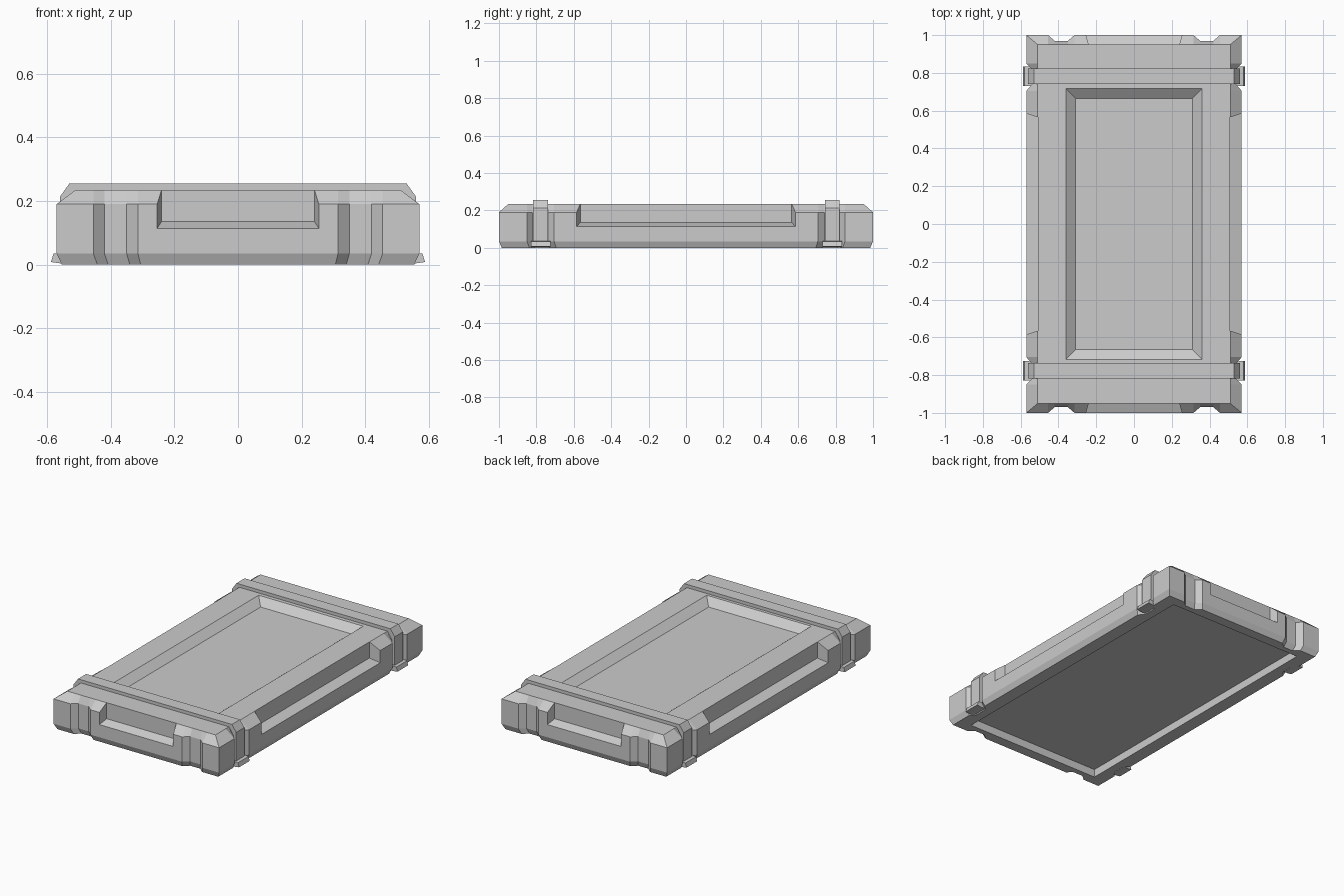
import bpy
import bmesh

cube = bpy.data.objects.get("Cube")
if cube:
    bpy.data.objects.remove(cube, do_unlink=True)

grey = bpy.data.materials.new("plain_grey")
grey.use_nodes = True
colour = (0.6, 0.6, 0.6, 1)
grey.diffuse_color = colour
grey.node_tree.nodes["Principled BSDF"].inputs["Base Color"].default_value = colour


def loft(bm, rings):
    """Skin a stack of matching closed rings and cap both ends."""
    rows = [[bm.verts.new(p) for p in ring] for ring in rings]
    for low, high in zip(rows, rows[1:]):
        for i in range(len(low)):
            j = (i + 1) % len(low)
            bm.faces.new((low[i], low[j], high[j], high[i]))
    bm.faces.new(rows[0][::-1])
    bm.faces.new(rows[-1])


def finish(bm, name):
    bmesh.ops.recalc_face_normals(bm, faces=bm.faces)
    mesh = bpy.data.meshes.new(name)
    bm.to_mesh(mesh)
    bm.free()
    mesh.materials.append(grey)
    obj = bpy.data.objects.new(name, mesh)
    bpy.context.collection.objects.link(obj)
    return obj


def rect(hx, hy, z):
    return [(-hx, -hy, z), (hx, -hy, z), (hx, hy, z), (-hx, hy, z)]


def prism(name, profile, y, width):
    """Extrude an xz profile along y."""
    bm = bmesh.new()
    loft(bm, [[(px, y + s * width / 2, pz) for px, pz in profile] for s in (-1, 1)])
    return finish(bm, name)


# Body: notched outline, chamfered at the bottom and the top
HX, HY, TX, TY = 0.57, 1.0, 0.51, 0.95
quarter = [(HX, 0.705), (0.54, 0.74), (0.54, 0.82), (HX, 0.85), (HX, HY),
           (0.455, HY), (0.42, 0.97), (0.35, 0.97), (0.315, HY)]
outline = []
for sx, sy in ((1, 1), (-1, 1), (-1, -1), (1, -1)):
    pts = quarter if sx * sy > 0 else quarter[::-1]
    outline += [(sx * x, sy * y) for x, y in pts]


def top_point(x, y):
    if abs(x) > 0.5:
        x = TX if x > 0 else -TX
    if abs(y) > 0.9:
        y = TY if y > 0 else -TY
    return (x, y, 0.235)


bm = bmesh.new()
loft(bm, [
    [(x * 0.972, y * 0.985, 0) for x, y in outline],
    [(x, y, 0.035) for x, y in outline],
    [(x, y, 0.19) for x, y in outline],
    [top_point(x, y) for x, y in outline],
])
body = finish(bm, "case_body")

# Cutters: top panel, underside recess and four edge windows
bm = bmesh.new()
loft(bm, [rect(0.31, 0.665, 0.195), rect(0.41, 0.77, 0.275)])
loft(bm, [rect(0.47, 0.92, -0.05), rect(0.47, 0.92, 0.05)])


def window(axis, sign, inner, outer, half_in, half_out):
    rings = []
    for depth, half, low in ((inner, half_in, 0.135), (outer, half_out, 0.114),
                             (2 * outer - inner, 2 * half_out - half_in, 0.093)):
        ring = []
        for w, z in ((-half, low), (half, low), (half, 0.3), (-half, 0.3)):
            ring.append((sign * depth, w, z) if axis == "x" else (w, sign * depth, z))
        rings.append(ring)
    loft(bm, rings)


for s in (-1, 1):
    window("x", s, TX - 0.001, HX, 0.565, 0.585)
    window("y", s, TY - 0.001, HY, 0.24, 0.254)
cutter = finish(bm, "recess_cutter")
cutter.hide_render = True

cut = body.modifiers.new("recesses", "BOOLEAN")
cut.operation = "DIFFERENCE"
cut.solver = "EXACT"
cut.object = cutter
bpy.context.view_layer.objects.active = body
bpy.ops.object.modifier_apply(modifier=cut.name)
bpy.data.objects.remove(cutter, do_unlink=True)

# Straps over the top with a clip at each lower end
half_strap = [(0.525, 0.02), (0.56, 0.02), (0.56, 0.213), (0.53, 0.255)]
strap = half_strap + [(-x, z) for x, z in half_strap[::-1]]
strap += [(-0.525, 0.19), (-0.49, 0.22), (0.49, 0.22), (0.525, 0.19)]
clip = [(0.53, 0.004), (0.56, 0.004), (0.588, 0.008), (0.58, 0.034), (0.53, 0.038)]
for end, y in (("front", -0.777), ("back", 0.782)):
    prism(end + "_strap", strap, y, 0.08)
    for side, s in (("left", 1), ("right", -1)):
        prism(f"{end}_{side}_clip", [(s * x, z) for x, z in clip], y, 0.105)
